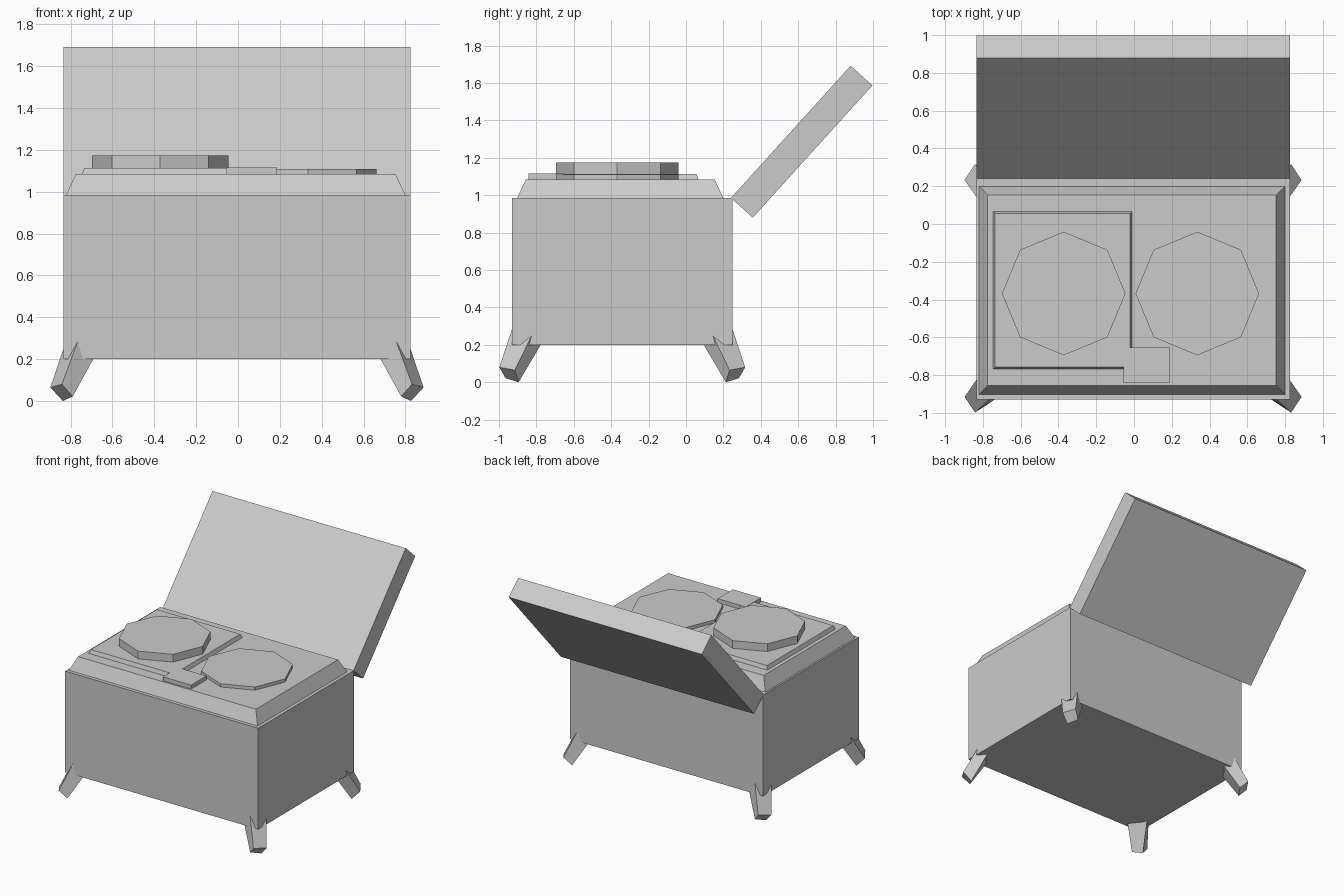
import bpy, bmesh, math

if "Cube" in bpy.data.objects:
    bpy.data.objects.remove(bpy.data.objects["Cube"])

CX, CY = -0.005, -0.341   # centre of the case


def make(name, verts, faces):
    me = bpy.data.meshes.new(name)
    me.from_pydata(verts, [], faces)
    bm = bmesh.new()
    bm.from_mesh(me)
    bmesh.ops.recalc_face_normals(bm, faces=bm.faces)
    bm.to_mesh(me)
    bm.free()
    ob = bpy.data.objects.new(name, me)
    bpy.context.collection.objects.link(ob)
    return ob


def loft(name, low, high):
    """Solid between two matching rings of points."""
    n = len(low)
    sides = [(i, (i + 1) % n, n + (i + 1) % n, n + i) for i in range(n)]
    return make(name, low + high,
                [tuple(range(n)), tuple(range(n, 2 * n))] + sides)


def rect(x0, x1, y0, y1, z):
    return [(x0, y0, z), (x1, y0, z), (x1, y1, z), (x0, y1, z)]


def box(name, x0, x1, y0, y1, z0, z1, inset=0.0):
    return loft(name, rect(x0, x1, y0, y1, z0),
                rect(x0 + inset, x1 - inset, y0 + inset, y1 - inset, z1))


def disc(name, x, y, r, z0, z1):
    ring = [(x + r * math.cos(i * math.pi / 4), y + r * math.sin(i * math.pi / 4))
            for i in range(8)]
    return loft(name, [(a, b, z0) for a, b in ring], [(a, b, z1) for a, b in ring])


# Case and sloped deck
box("case", -0.835, 0.825, -0.93, 0.248, 0.2, 0.985)
box("deck", -0.822, 0.80, -0.903, 0.20, 0.984, 1.085, 0.047)

# Open lid, hinged at the back
profile = [(0.24, 0.985), (0.357, 0.88), (0.997, 1.587), (0.88, 1.692)]
loft("lid", [(-0.835, y, z) for y, z in profile], [(0.825, y, z) for y, z in profile])

# Turntable plate, control block and the two platters
box("turntable_plate", -0.747, -0.008, -0.77, 0.068, 1.08, 1.114, 0.012)
box("control_block", -0.055, 0.187, -0.842, -0.655, 1.08, 1.116)
disc("raised_platter", -0.372, -0.368, 0.327, 1.10, 1.174)
disc("low_platter", 0.335, -0.368, 0.327, 1.08, 1.11)

# Splayed tapered legs, mirrored to the four corners
foot = [(-0.897, -0.915, 0.065), (-0.842, -0.998, 0.08),
        (-0.79, -0.965, 0.022), (-0.837, -0.895, 0.0)]
top = [(-0.807, -0.786, 0.33), (-0.749, -0.915, 0.33),
       (-0.62, -0.85, 0.33), (-0.74, -0.70, 0.33)]
for side, mx in (("left", 1), ("right", -1)):
    for end, my in (("front", 1), ("back", -1)):
        def mirrored(ring):
            return [(CX + mx * (x - CX), CY + my * (y - CY), z) for x, y, z in ring]
        loft(f"{end}_{side}_leg", mirrored(foot), mirrored(top))
